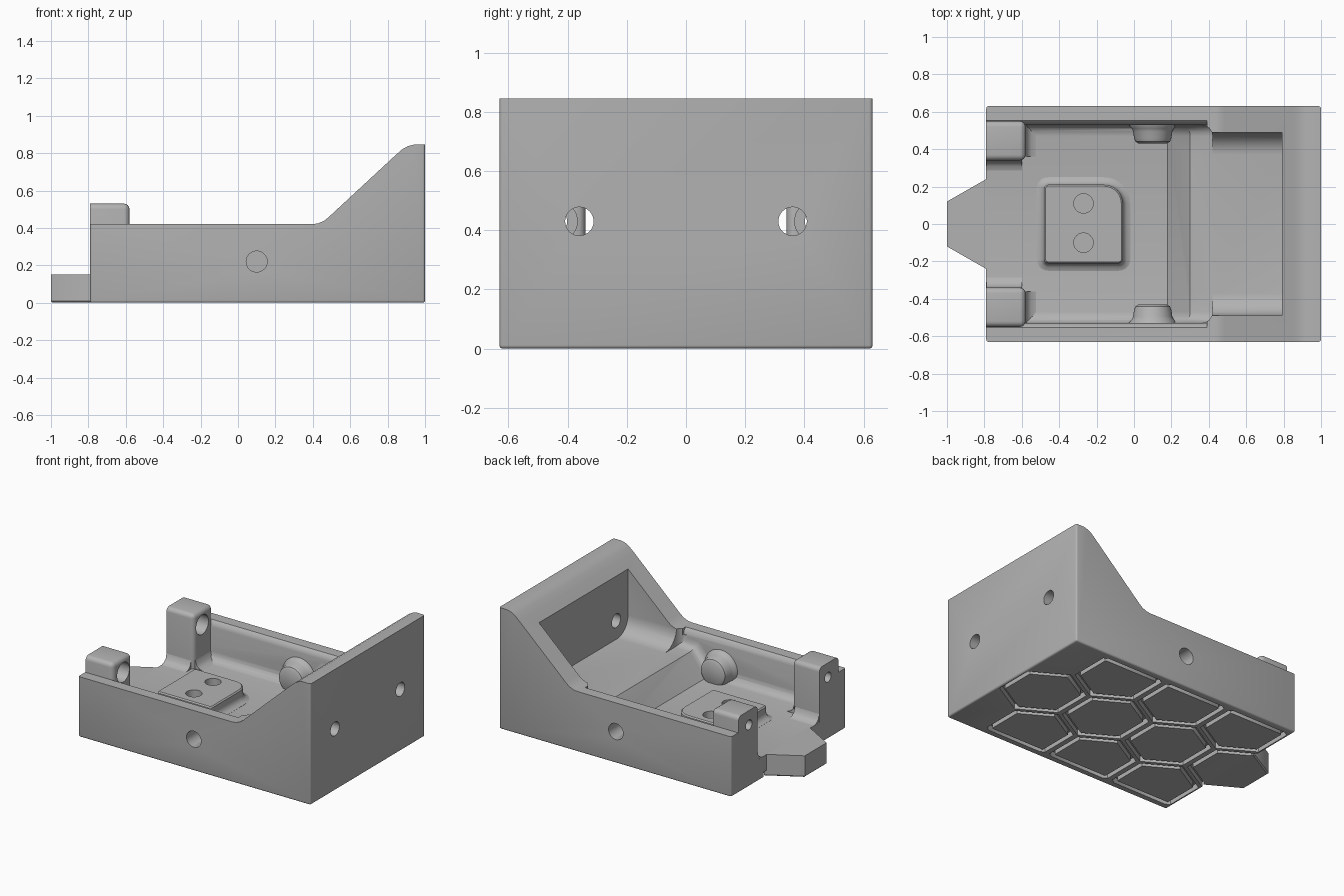
import bpy, bmesh, math

if "Cube" in bpy.data.objects:
    bpy.data.objects.remove(bpy.data.objects["Cube"])

grey = bpy.data.materials.new("plain_grey")
grey.use_nodes = True
COLOUR = (0.45, 0.45, 0.45, 1)
grey.diffuse_color = COLOUR
grey.node_tree.nodes["Principled BSDF"].inputs["Base Color"].default_value = COLOUR


def loft(name, rings, bevel=0, rule=None, segments=4):
    """Skin equal-length rings of 3D points, cap both ends, bevel edges chosen by rule."""
    bm = bmesh.new()
    loops = [[bm.verts.new(p) for p in ring] for ring in rings]
    n = len(loops[0])
    for a, b in zip(loops, loops[1:]):
        for i in range(n):
            j = (i + 1) % n
            bm.faces.new((a[i], a[j], b[j], b[i]))
    bm.faces.new(loops[0])
    bm.faces.new(loops[-1])
    bmesh.ops.recalc_face_normals(bm, faces=bm.faces)
    if bevel:
        edges = [e for e in bm.edges if rule(e.verts[0].co, e.verts[1].co)]
        bmesh.ops.bevel(bm, geom=edges, offset=bevel, segments=segments,
                        profile=0.5, affect='EDGES')
    mesh = bpy.data.meshes.new(name)
    bm.to_mesh(mesh)
    bm.free()
    mesh.materials.append(grey)
    obj = bpy.data.objects.new(name, mesh)
    bpy.context.collection.objects.link(obj)
    return obj


PLACE = {'x': lambda u, v, w: (w, u, v), 'y': lambda u, v, w: (u, w, v),
         'z': lambda u, v, w: (u, v, w)}


def prism(name, pts, axis, lo, hi, *bevel):
    return loft(name, [[PLACE[axis](u, v, w) for u, v in pts] for w in (lo, hi)], *bevel)


def circle(u, v, r, n=40):
    return [(u + r * math.cos(2 * math.pi * i / n), v + r * math.sin(2 * math.pi * i / n))
            for i in range(n)]


def cut(target, *cutters):
    for c in cutters:
        c.hide_render = True
        mod = target.modifiers.new("cut", 'BOOLEAN')
        mod.operation, mod.solver, mod.object = 'DIFFERENCE', 'EXACT', c
        bpy.context.view_layer.objects.active = target
        bpy.ops.object.modifier_apply(modifier=mod.name)
        bpy.data.objects.remove(c)


# Outer shell with a rising end wall
side = [(-.79, 0), (1, 0), (1, .845), (.94, .845), (.91, .838), (.88, .822), (.84, .787),
        (.485, .458), (.46, .438), (.43, .425), (.4, .42), (-.79, .42)]
body = prism("body", side, 'y', -.63, .63, .012,
             lambda a, b: a.z + b.z < .01 or (a.x + b.x > 1.99 and abs(a.y - b.y) < .01)
             or (a.x + b.x < -1.57 and abs(a.y - b.y) < .01), 3)

# Open tray with rounded floor edges and a ramp to the raised end
tray = [(-1.2, .15), (.18, .15), (.3, .3), (.42, .3), (.42, 1), (-1.2, 1)]
cut(body, prism("tray_cutter", tray, 'y', -.53, .53, .06,
                lambda a, b: abs(a.y - b.y) < .01 and
                (a.z + b.z < .61 or a.x + b.x > .83)))
cut(body, prism("end_pocket_cutter", [(-.49, .3), (.49, .3), (.49, 1), (-.49, 1)],
                'x', .29, .79, .12,
                lambda a, b: a.z + b.z < .61 and abs(a.y - b.y) < .01, 6))
# Softened inner rim
cut(body, prism("rim_cutter", [(-.5, .37), (-.53, .38), (-.537, .405), (-.555, .421), (-.6, .5),
                               (.6, .5), (.555, .421), (.537, .405), (.53, .38), (.5, .37)],
                'x', -1, .39))

# Screw holes through the end wall
for s in (-1, 1):
    cut(body, prism("end_hole_cutter", circle(s * .36, .43, .048), 'x', .7, 1.1))


# Honeycomb grooves under the base; outer rows are trimmed flat
def hexagon(cx, cy, r, limit):
    s = -1 if cy < 0 else 1
    h = min(r * .999, limit - abs(cy))
    t, w = (r - h) * math.sqrt(3), r * math.sqrt(3) / 2
    pts = [(w, -r / 2), (w, r / 2), (t, h), (-t, h), (-w, r / 2), (-w, -r / 2), (0, -r)]
    return [(cx + x, cy + s * y) for x, y in pts]


PITCH = .512
cells = [(.745 - PITCH * i, 0) for i in range(4)]
cells += [(.489 - PITCH * i, y) for i in range(3) for y in (-.43, .43)]
for x, y in cells:
    ring = prism("groove_cutter", hexagon(x, y, .275, .585), 'z', -.1, .04)
    cut(ring, prism("groove_core", hexagon(x, y, .24, .555), 'z', -.2, .1))
    cut(body, ring)

# Half-hexagon tongue on the open end
prism("tongue", [(-.77, -.24), (-.77, .24), (-.79, .24), (-1, .12), (-1, -.12), (-.79, -.24)],
      'z', 0, .15, .008, lambda a, b: a.z + b.z < .01 and a.x + b.x < -1.57, 1)

# Mirrored posts and side bosses
for s, label in ((-1, "front"), (1, "back")):
    post = prism(label + "_post", [(-.79, s * .34), (-.58, s * .34), (-.58, s * .55),
                                   (-.79, s * .55)], 'z', .1, .53, .03,
                 lambda a, b: a.x + b.x > -1.57 and a.z + b.z > .5)
    cut(post, prism("bore_cutter", circle(s * .435, .43, .034), 'x', -.9, -.5),
        prism("counterbore_cutter", circle(s * .435, .43, .068), 'x', -.67, -.5))
    # Floor flare at the foot of the post
    prism(label + "_post_foot", [(s * .36, .14), (s * .285, .14), (s * .285, .15), (s * .31, .158),
                                 (s * .33, .175), (s * .34, .21), (s * .36, .21)],
          'x', -.789, -.6)
    prism(label + "_post_heel", [(-.6, .14), (-.525, .14), (-.525, .15), (-.55, .158),
                                 (-.57, .175), (-.58, .21), (-.6, .21)],
          'y', s * .36, s * .54)

    profile = [(.55, .13), (.525, .125), (.51, .112), (.495, .105), (.46, .1),
               (.44, .092), (.43, .075)]
    boss = loft(label + "_boss", [[(x, s * y, z) for x, z in circle(.1, .22, r)]
                                  for y, r in profile])
    for part in (body, boss):
        cut(part, prism("side_hole_cutter", circle(.1, .22, .056), 'y', s * .47, s * .7))


# Raised mounting pad with one broad corner and a flared base
def pad_ring(grow, z):
    pts = []
    for cx, cy, sx, sy, r, start in ((-.06, .21, -1, -1, .1, 0), (-.48, .21, 1, -1, .02, 90),
                                     (-.48, -.21, 1, 1, .02, 180), (-.06, -.21, -1, 1, .02, 270)):
        for i in range(7):
            a = math.radians(start + 15 * i)
            pts.append((cx + sx * r + (r + grow) * math.cos(a),
                        cy + sy * r + (r + grow) * math.sin(a), z))
    return pts


pad = loft("mounting_pad", [pad_ring(g, z) for g, z in
                            ((.04, .14), (.04, .151), (.02, .158), (.006, .172), (0, .19),
                             (0, .23), (-.008, .238))])
for y in (-.1, .11):
    cut(pad, prism("pad_hole_cutter", circle(-.27, y, .052), 'z', .16, .4))

# Smooth curves, keep hard edges
bpy.ops.object.select_all(action='DESELECT')
for obj in bpy.context.collection.objects:
    if obj.type == 'MESH' and obj.data.materials and obj.data.materials[0] == grey:
        obj.select_set(True)
        bpy.context.view_layer.objects.active = obj
bpy.ops.object.shade_smooth_by_angle(angle=math.radians(35))
